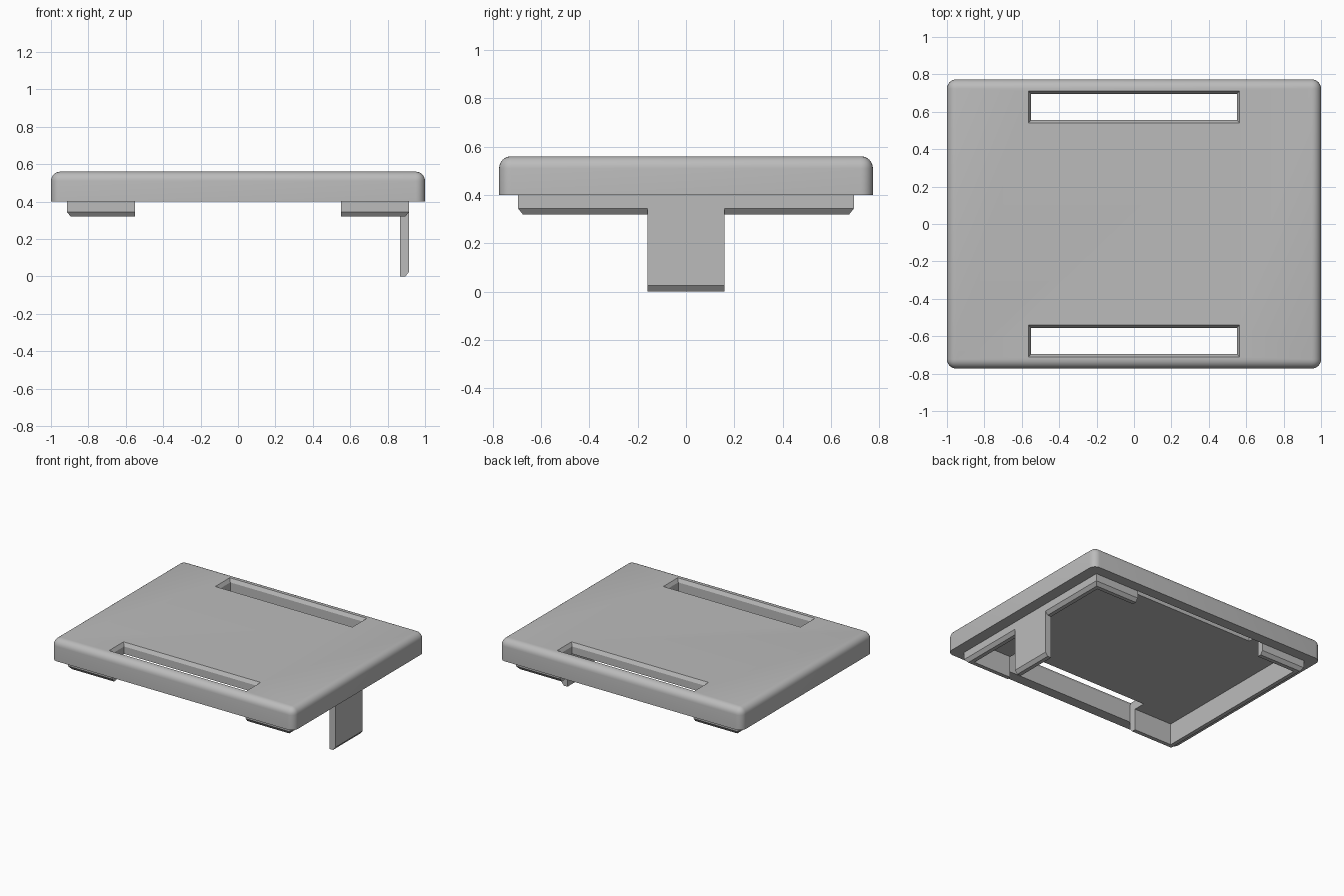
import bpy, bmesh

if "Cube" in bpy.data.objects:
    bpy.data.objects.remove(bpy.data.objects["Cube"], do_unlink=True)

grey = bpy.data.materials.new("plain grey")
grey.use_nodes = True
grey.diffuse_color = (0.5, 0.5, 0.5, 1)
grey.node_tree.nodes["Principled BSDF"].inputs["Base Color"].default_value = (0.5, 0.5, 0.5, 1)


def stack(name, rings, y=0.0):
    """Closed solid from rectangular rings (half x, half y, z), bottom to top."""
    bm = bmesh.new()
    loops = []
    for hx, hy, z in rings:
        corners = ((-hx, -hy), (hx, -hy), (hx, hy), (-hx, hy))
        loops.append([bm.verts.new((cx, y + cy, z)) for cx, cy in corners])
    for low, high in zip(loops, loops[1:]):
        for i in range(4):
            j = (i + 1) % 4
            bm.faces.new((low[i], low[j], high[j], high[i]))
    bm.faces.new(loops[0][::-1])
    bm.faces.new(loops[-1])
    return finish(name, bm)


def finish(name, bm):
    bmesh.ops.recalc_face_normals(bm, faces=bm.faces[:])
    mesh = bpy.data.meshes.new(name)
    bm.to_mesh(mesh)
    bm.free()
    mesh.materials.append(grey)
    obj = bpy.data.objects.new(name, mesh)
    bpy.context.collection.objects.link(obj)
    return obj


def carve(obj, cutters):
    """Subtract the cutters, bake the result and remove them."""
    for cutter in cutters:
        cutter.hide_render = True
        mod = obj.modifiers.new("cut", "BOOLEAN")
        mod.operation = "DIFFERENCE"
        mod.solver = "EXACT"
        mod.object = cutter
    graph = bpy.context.evaluated_depsgraph_get()
    baked = bpy.data.meshes.new_from_object(obj.evaluated_get(graph))
    obj.modifiers.clear()
    obj.data = baked
    for cutter in cutters:
        bpy.data.objects.remove(cutter, do_unlink=True)


BASE, TOP, CEILING = 0.4, 0.56, 0.48
WALL_X, WALL_Y, THICK = 0.915, 0.695, 0.05
IN_X, IN_Y = WALL_X - THICK, WALL_Y - THICK

# Cover plate: rounded everywhere except the flat underside rim
cover = stack("cover_plate", [(1, 0.773, BASE), (1, 0.773, TOP)])
bm = bmesh.new()
bm.from_mesh(cover.data)
edges = [e for e in bm.edges if max(v.co.z for v in e.verts) > BASE + 0.01]
bmesh.ops.bevel(bm, geom=edges, offset=0.05, segments=6, profile=0.5, affect="EDGES")
bm.to_mesh(cover.data)
bm.free()

# Underside hollow and two flared slots
cutters = [stack("hollow_cutter", [(IN_X, IN_Y, 0.3), (IN_X, IN_Y, CEILING)])]
for side in (-1, 1):
    cutters.append(stack("slot_cutter", [
        (0.55, 0.07, 0.3), (0.55, 0.07, TOP - 0.025),
        (0.565, 0.085, TOP), (0.565, 0.085, TOP + 0.1)], side * 0.625))
carve(cover, cutters)

# Locating lip: chamfered ring, open in the middle of the front and back
lip = stack("locating_lip", [
    (WALL_X - 0.02, WALL_Y - 0.02, 0.32), (WALL_X, WALL_Y, 0.345), (WALL_X, WALL_Y, BASE)])
carve(lip, [
    stack("lip_hollow_cutter", [(IN_X, IN_Y, 0.2), (IN_X, IN_Y, 0.6)]),
    stack("lip_gap_cutter", [(0.55, 1, 0.2), (0.55, 1, 0.6)])])

# Hanging tab: side profile with a chamfered foot, extruded front to back
bm = bmesh.new()
profile = [(IN_X, 0), (WALL_X - 0.02, 0), (WALL_X, 0.025), (WALL_X, BASE), (IN_X, BASE)]
face = bm.faces.new([bm.verts.new((x, -0.16, z)) for x, z in profile])
moved = bmesh.ops.extrude_face_region(bm, geom=[face])["geom"]
bmesh.ops.translate(bm, vec=(0, 0.32, 0),
                    verts=[v for v in moved if isinstance(v, bmesh.types.BMVert)])
finish("hanging_tab", bm)

# Smooth only the rounded edges of the cover
bpy.ops.object.select_all(action="DESELECT")
cover.select_set(True)
bpy.context.view_layer.objects.active = cover
bpy.ops.object.shade_smooth_by_angle(angle=0.5)
